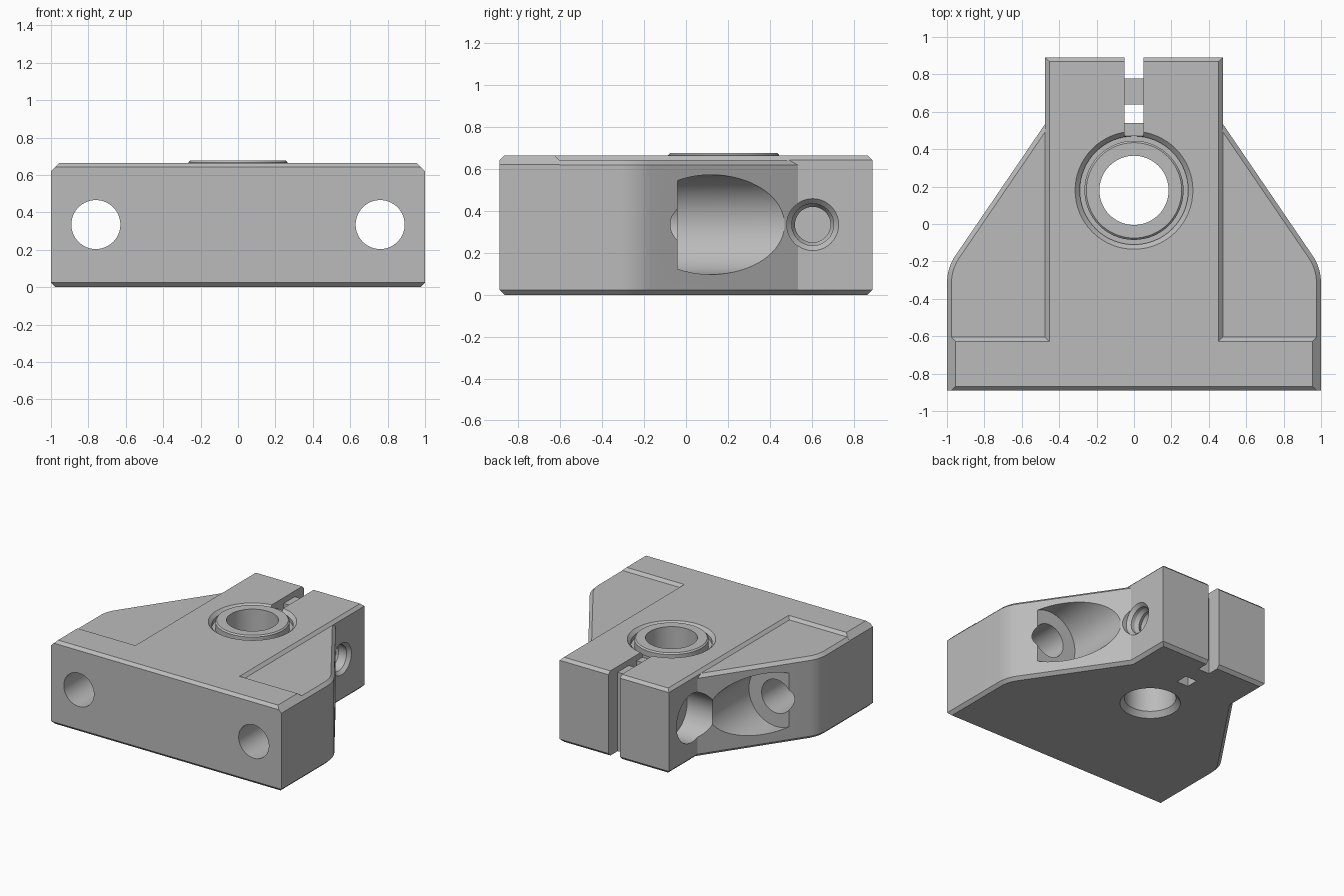
import bpy, bmesh, math
from mathutils import Matrix, Vector

if "Cube" in bpy.data.objects:
    bpy.data.objects.remove(bpy.data.objects["Cube"])

grey = bpy.data.materials.new("machined grey")
grey.use_nodes = True
colour = (0.5, 0.5, 0.5, 1)
grey.diffuse_color = colour
for node in grey.node_tree.nodes:
    if node.type == 'BSDF_PRINCIPLED':
        node.inputs["Base Color"].default_value = colour


def finish(bm, name):
    bmesh.ops.recalc_face_normals(bm, faces=bm.faces)
    mesh = bpy.data.meshes.new(name)
    bm.to_mesh(mesh)
    bm.free()
    mesh.materials.append(grey)
    obj = bpy.data.objects.new(name, mesh)
    bpy.context.collection.objects.link(obj)
    return obj


def prism(name, outline, z0, z1, chamfer=0, both=True, top=None):
    """Extruded outline, optionally chamfered at its rims or tapered to another outline."""
    bm = bmesh.new()
    low = [bm.verts.new((x, y, z0)) for x, y in outline]
    high = [bm.verts.new((x, y, z1)) for x, y in top or outline]
    bm.faces.new(low)
    bm.faces.new(high)
    n = len(low)
    for i in range(n):
        j = (i + 1) % n
        bm.faces.new((low[i], low[j], high[j], high[i]))
    bmesh.ops.recalc_face_normals(bm, faces=bm.faces)
    if chamfer:
        rims = [e for e in bm.edges if abs(e.verts[0].co.z - e.verts[1].co.z) < 1e-6
                and (both or e.verts[0].co.z > z0 + 1e-4)]
        bmesh.ops.bevel(bm, geom=rims, offset=chamfer, segments=1, affect='EDGES')
    return finish(bm, name)


def box(name, x0, x1, y0, y1, z0, z1):
    return prism(name, [(x0, y0), (x1, y0), (x1, y1), (x0, y1)], z0, z1)


def lathe(name, profile, centre, axis='z', ring=False, n=64):
    """Turned part from (radius, distance along axis) points."""
    turn = {'z': Matrix.Identity(4), 'x': Matrix.Rotation(math.pi / 2, 4, 'Y'),
            'y': Matrix.Rotation(-math.pi / 2, 4, 'X')}[axis]
    place = Matrix.Translation(centre) @ turn
    bm = bmesh.new()
    loops = []
    for r, h in profile:
        angles = [2 * math.pi * i / n for i in range(n)]
        loops.append([bm.verts.new(place @ Vector((r * math.cos(a), r * math.sin(a), h)))
                      for a in angles])
    pairs = list(zip(loops, loops[1:]))
    if ring:
        pairs.append((loops[-1], loops[0]))
    else:
        bm.faces.new(loops[0])
        bm.faces.new(loops[-1])
    for a, b in pairs:
        for i in range(n):
            j = (i + 1) % n
            bm.faces.new((a[i], a[j], b[j], b[i]))
    return finish(bm, name)


def boolean(target, tool, operation='DIFFERENCE'):
    mod = target.modifiers.new("cut", 'BOOLEAN')
    mod.operation = operation
    mod.solver = 'EXACT'
    mod.object = tool
    bpy.context.view_layer.objects.active = target
    bpy.ops.object.modifier_apply(modifier=mod.name)
    bpy.data.objects.remove(tool)


def mirrored(half):
    return half + [(-x, y) for x, y in reversed(half)]


FRONT, BACK, STEM = -0.89, 0.89, 0.475
MID = 0.335

# Full plan with sloping wings and rounded shoulders
start, corner, end = Vector((1, -0.32)), Vector((1, -0.235)), Vector((0.955, -0.169))
shoulder = []
for i in range(9):
    t = i / 8
    p = start * (1 - t) ** 2 + corner * 2 * t * (1 - t) + end * t * t
    shoulder.append((p.x, p.y))
plan = mirrored([(1, FRONT)] + shoulder + [(STEM, 0.535), (STEM, BACK)])
body = prism("clamp_body", plan, 0, 0.643, 0.024)

# Raised T: front flange and central stem
tee = mirrored([(1, FRONT), (1, -0.605), (STEM, -0.605), (STEM, BACK)])
boolean(body, prism("raised_tee", tee, 0.1, 0.665, 0.022, both=False), 'UNION')

# Bevels on the flange ends
for s in (-1, 1):
    wedge = lambda x: [(s * x, -1), (s * 1.1, -1), (s * 1.1, -0.58), (s * x, -0.58)]
    boolean(body, prism("end_bevel_cutter", wedge(1.001), 0.62, 0.67, top=wedge(0.95)))

# Shaft bore with flared bottom and a groove around the collar
shaft = (0, 0.18, 0)
boolean(body, lathe("bore_cutter", [(0.225, -0.01), (0.185, 0.04), (0.185, 0.8)], shaft))
boolean(body, lathe("groove_cutter", [(0.29, 0.61), (0.29, 0.64), (0.325, 0.675)], shaft))

# Clamping slot, shallow over the bridge and open on both sides of it
boolean(body, box("slot_cutter", -0.05, 0.05, 0.47, 1, 0.62, 0.8))
boolean(body, box("slot_window_cutter", -0.05, 0.05, 0.54, 0.638, -0.1, 0.7))
boolean(body, box("slot_end_cutter", -0.05, 0.05, 0.777, 1, -0.1, 0.7))

# Mounting holes with deep spot faces through the wings
for s in (-1, 1):
    boolean(body, lathe("bolt_hole_cutter", [(0.131, -1), (0.131, 0.1)],
                        (s * 0.76, 0, MID), 'y'))
    boolean(body, lathe("spot_face_cutter", [(0.238, -0.04), (0.238, 0.8)],
                        (s * 0.757, 0, MID), 'y'))

# Threaded clamp screw hole on one side, screw head recess on the other
thread = [(0.1 if i % 2 else 0.085, 0.15 + 0.03 * i) for i in range(10)]
boolean(body, lathe("thread_cutter", thread + [(0.1, 0.45), (0.124, 0.475), (0.124, 0.8)],
                    (0, 0.605, MID), 'x', n=40))
boolean(body, lathe("head_recess_cutter", [(0.19, -0.9), (0.19, -0.3), (0.1, -0.299), (0.1, -0.12)],
                    (0, 0.605, MID), 'x'))

# Collar around the bore
collar = lathe("bore_collar", [(0.185, 0.6), (0.185, 0.677), (0.255, 0.677),
                               (0.265, 0.667), (0.265, 0.6)], shaft, ring=True)

bpy.ops.object.select_all(action='DESELECT')
for obj in (body, collar):
    obj.select_set(True)
bpy.context.view_layer.objects.active = body
bpy.ops.object.shade_smooth_by_angle(angle=math.radians(25))
